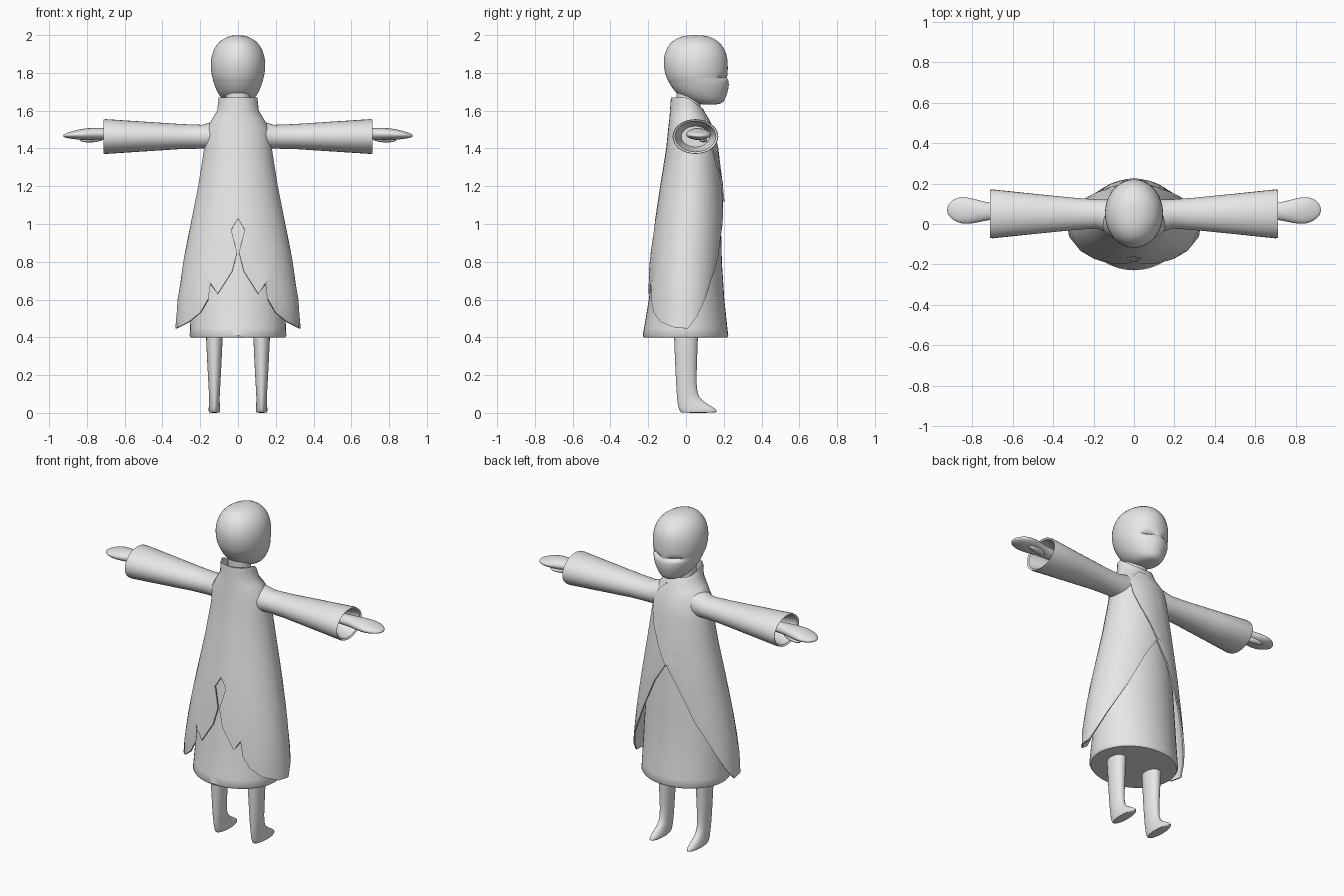
import bpy, bmesh
from math import sin, cos, pi, radians

cube = bpy.data.objects.get("Cube")
if cube:
    bpy.data.objects.remove(cube, do_unlink=True)

grey = bpy.data.materials.new("plain_grey")
grey.use_nodes = True
colour = (0.8, 0.8, 0.8, 1)
grey.diffuse_color = colour
grey.node_tree.nodes["Principled BSDF"].inputs["Base Color"].default_value = colour


def grid(name, rows, closed=False, mirror=False, subdiv=0, thick=0, angle=40):
    """Skin rows of points; closed rows become capped tubes."""
    bm = bmesh.new()
    vs = [[bm.verts.new(p) for p in row] for row in rows]
    n = len(rows[0])
    for a, b in zip(vs, vs[1:]):
        for j in range(n if closed else n - 1):
            k = (j + 1) % n
            bm.faces.new((a[j], b[j], b[k], a[k]))
    if closed:
        bm.faces.new(vs[0])
        bm.faces.new(vs[-1])
        bmesh.ops.recalc_face_normals(bm, faces=bm.faces)
    mesh = bpy.data.meshes.new(name)
    bm.to_mesh(mesh)
    bm.free()
    obj = bpy.data.objects.new(name, mesh)
    bpy.context.collection.objects.link(obj)
    mesh.materials.append(grey)
    if mirror:
        obj.modifiers.new("mirror", 'MIRROR')
    if thick:
        solid = obj.modifiers.new("thickness", 'SOLIDIFY')
        solid.thickness = thick
    if subdiv:
        obj.modifiers.new("smooth", 'SUBSURF').levels = subdiv
    bpy.ops.object.select_all(action='DESELECT')
    obj.select_set(True)
    bpy.context.view_layer.objects.active = obj
    bpy.ops.object.convert(target='MESH')
    bpy.ops.object.shade_smooth_by_angle(angle=radians(angle))
    return obj


def turn(n):
    return [2 * pi * i / n for i in range(n)]


def upright(sections, n, cx=0):
    """Rings from (z, half width, back y, front y)."""
    return [[(cx + w * cos(t), (b + f) / 2 + (f - b) / 2 * sin(t), z) for t in turn(n)]
            for z, w, b, f in sections]


def sideways(sections, n):
    """Rings from (x, centre y, centre z, radius y, radius z)."""
    return [[(x, y + ry * cos(t), z + rz * sin(t)) for t in turn(n)]
            for x, y, z, ry, rz in sections]


# Head with two shallow eye slits
head_rings = upright([
    (1.632, .03, .08, .17), (1.642, .07, .03, .2), (1.68, .1, -.04, .215),
    (1.72, .12, -.075, .227), (1.755, .131, -.093, .228), (1.766, .134, -.1, .221),
    (1.775, .136, -.103, .217), (1.784, .139, -.107, .22), (1.81, .143, -.114, .222),
    (1.85, .146, -.12, .222), (1.9, .139, -.116, .217), (1.95, .117, -.093, .192),
    (1.983, .078, -.055, .15), (2.0, .03, 0, .1)], 40)
head_rings[6] = [(x, y - (.025 if y > 0 and .03 < abs(x) < .09 else 0), z)
                 for x, y, z in head_rings[6]]
grid("head", head_rings, closed=True, subdiv=1)
grid("neck", upright([(1.5, .07, -.05, .08), (1.6, .065, -.05, .075),
                      (1.72, .065, -.05, .08)], 24), closed=True)

# Inner robe
grid("robe", upright([
    (1.25, .17, -.11, .165), (1.0, .212, -.148, .185), (.8, .235, -.174, .19),
    (.6, .247, -.197, .203), (.45, .254, -.222, .219), (.41, .256, -.229, .224),
    (.398, .248, -.222, .217)], 40), closed=True)

# Coat surface: half width, back and front at each height
COAT = [(1.67, .103, -.08, .09), (1.6, .111, -.085, .115), (1.56, .135, -.088, .128),
        (1.5, .17, -.095, .15), (1.4, .18, -.105, .17), (1.2, .212, -.137, .192),
        (1.0, .252, -.167, .203), (.8, .29, -.193, .205), (.6, .32, -.213, .205),
        (.44, .334, -.218, .2)]


def on_coat(deg, z, out=0.0):
    for hi, lo in zip(COAT, COAT[1:]):
        if z >= lo[0]:
            break
    k = (hi[0] - z) / (hi[0] - lo[0])
    w, b, f = (p + (q - p) * k for p, q in zip(hi[1:], lo[1:]))
    c, s = cos(radians(deg)), sin(radians(deg))
    dip = .06 * max(0, s) * max(0, z - 1.5) / .17
    return ((w + out) * c, (b + f) / 2 + ((f - b) / 2 + out) * s, z - dip)


# Coat: hem points (angle, height) run from the centre back to the centre front
HEM = [(-90, 1.03), (-82, .97), (-89, .85), (-84, .75), (-70, .63), (-62, .69),
       (-60, .6), (-52, .53), (-37, .48), (-15, .452), (5, .447), (18, .51),
       (30, .6), (53, .8), (72, 1.0), (90, 1.12)]
tops = [-90 + 180 * i / (len(HEM) - 1) for i in range(len(HEM))]
rows = [[on_coat(a, z) for a in tops] for z in (1.67, 1.635, 1.6, 1.56, 1.5, 1.4, 1.3)]
STEPS = 10
for i in range(STEPS + 1):
    t = i / STEPS
    rows.append([on_coat(a + (h - a) * t ** 3, 1.2 + (z - 1.2) * t)
                 for a, (h, z) in zip(tops, HEM)])
grid("coat", rows, mirror=True, thick=.008, angle=50)

# Overlapping front edge of the coat
SEAM = [(1.6, 62), (1.54, 50), (1.47, 44), (1.4, 48), (1.32, 60), (1.22, 76), (1.12, 90)]
lapel = []
for z, a in SEAM:
    row = [on_coat(a, z, -.004)]
    for i in range(7):
        row.append(on_coat(a + (118 - a) * i / 6, z, .008 - .012 * i / 6))
    lapel.append(row)
grid("lapel", lapel)

# Wide sleeves, hollow at the cuff
grid("sleeves", sideways([
    (.06, .03, 1.475, .085, .08), (.13, .04, 1.468, .082, .075),
    (.19, .05, 1.462, .072, .063), (.3, .05, 1.463, .08, .066),
    (.5, .05, 1.463, .1, .079), (.7, .05, 1.463, .121, .092),
    (.712, .05, 1.463, .119, .09), (.706, .05, 1.463, .108, .081),
    (.58, .05, 1.463, .075, .055)], 32), closed=True, mirror=True)

# Hands with a thumb each
grid("hands", sideways([
    (.56, .06, 1.475, .035, .03), (.68, .062, 1.477, .038, .03),
    (.74, .063, 1.478, .048, .031), (.8, .064, 1.476, .064, .033),
    (.85, .068, 1.473, .07, .027), (.89, .07, 1.47, .056, .018),
    (.915, .07, 1.468, .034, .011), (.925, .07, 1.467, .012, .005)], 16),
    closed=True, mirror=True, subdiv=1)
grid("thumbs", sideways([
    (.7, .07, 1.462, .012, .012), (.74, .085, 1.45, .02, .017),
    (.79, .095, 1.444, .02, .014), (.825, .1, 1.443, .013, .009),
    (.84, .1, 1.444, .004, .003)], 12), closed=True, mirror=True, subdiv=1)

# Legs running into pointed feet
grid("legs", upright([
    (.5, .048, -.068, .068), (.4, .045, -.064, .064), (.2, .035, -.056, .056),
    (.1, .029, -.05, .057), (.065, .028, -.047, .085), (.035, .03, -.043, .135),
    (.016, .031, -.037, .165), (.005, .03, -.03, .163), (0, .028, -.025, .155)],
    20, cx=.125), closed=True, mirror=True, subdiv=1)
